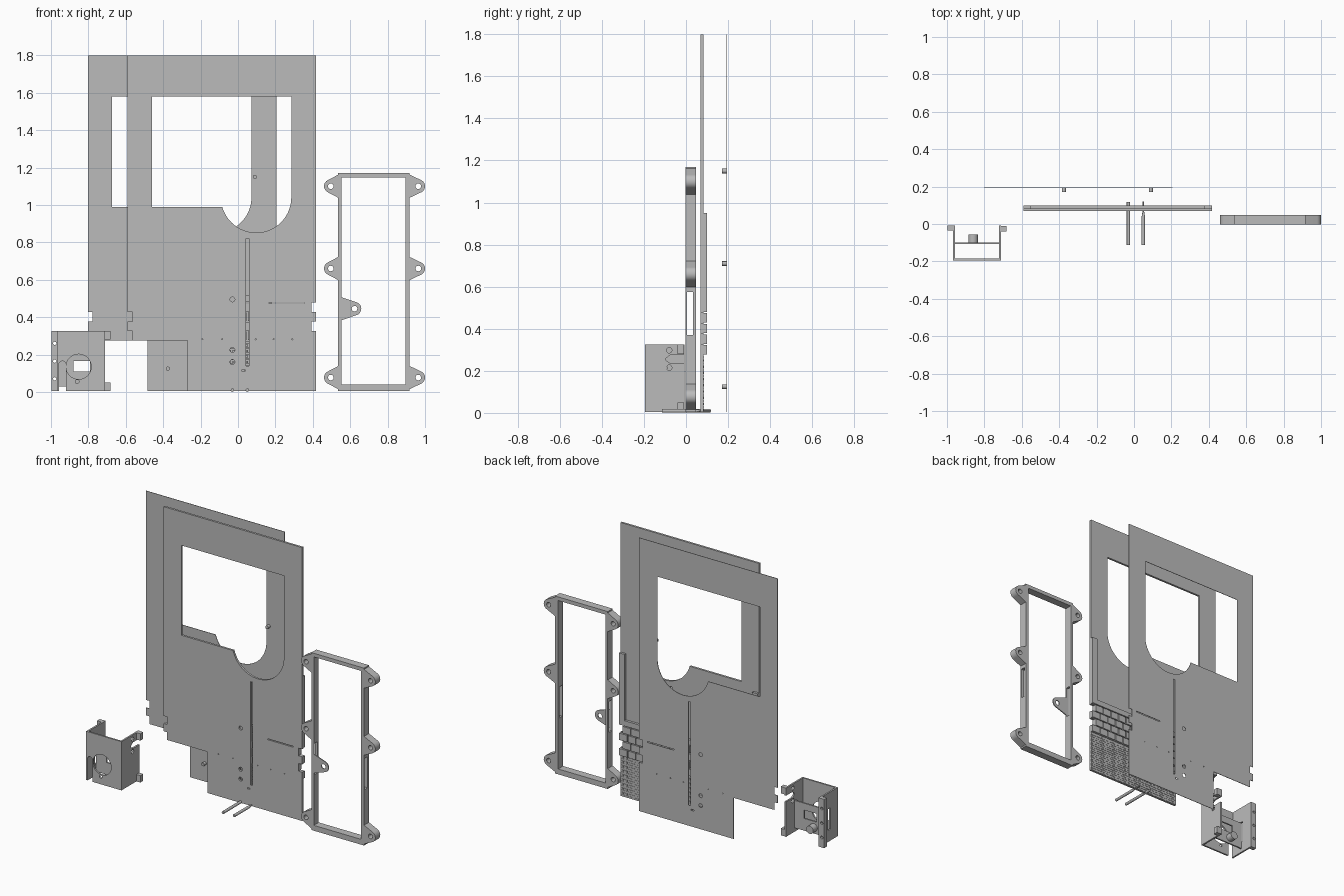
import bpy, bmesh, math
from mathutils import Matrix

if "Cube" in bpy.data.objects:
    bpy.data.objects.remove(bpy.data.objects["Cube"])

grey = bpy.data.materials.new("plain_grey")
grey.diffuse_color = (0.5, 0.5, 0.5, 1)
grey.use_nodes = True
grey.node_tree.nodes["Principled BSDF"].inputs["Base Color"].default_value = grey.diffuse_color


def finish(name, bm):
    bmesh.ops.recalc_face_normals(bm, faces=bm.faces)
    me = bpy.data.meshes.new(name)
    bm.to_mesh(me)
    bm.free()
    me.materials.append(grey)
    ob = bpy.data.objects.new(name, me)
    bpy.context.collection.objects.link(ob)
    return ob


def boxes(name, spans):
    """Join boxes given as (x0, x1, y0, y1, z0, z1)."""
    bm = bmesh.new()
    for x0, x1, y0, y1, z0, z1 in spans:
        m = Matrix.Translation(((x0 + x1) / 2, (y0 + y1) / 2, (z0 + z1) / 2))
        m = m @ Matrix.Diagonal((x1 - x0, y1 - y0, z1 - z0, 1))
        bmesh.ops.create_cube(bm, size=1, matrix=m)
    return finish(name, bm)


def rod(name, x, z, y0, y1, r0, r1=None):
    """Cylinder or cone lying along y."""
    bm = bmesh.new()
    m = Matrix.Translation((x, (y0 + y1) / 2, z)) @ Matrix.Rotation(-math.pi / 2, 4, 'X')
    bmesh.ops.create_cone(bm, cap_ends=True, segments=20, radius1=r0,
                          radius2=r0 if r1 is None else r1, depth=y1 - y0, matrix=m)
    return finish(name, bm)


def arc(cx, cy, r, a0, a1, n=20):
    return [(cx + r * math.cos(math.radians(a0 + (a1 - a0) * i / n)),
             cy + r * math.sin(math.radians(a0 + (a1 - a0) * i / n))) for i in range(n + 1)]


def circle(cx, cy, r, n=20):
    return arc(cx, cy, r, 0, 360, n)[:-1]


def rect(u0, u1, v0, v1):
    return [(u0, v0), (u1, v0), (u1, v1), (u0, v1)]


def plate(name, loops, lo, hi, axis='y'):
    """Flat profile (outline first, then holes) given thickness along one axis."""
    cu = bpy.data.curves.new(name, 'CURVE')
    cu.dimensions, cu.fill_mode, cu.extrude = '2D', 'BOTH', 0.5
    for pts in loops:
        sp = cu.splines.new('POLY')
        sp.points.add(len(pts) - 1)
        for p, (u, v) in zip(sp.points, pts):
            p.co = (u, v, 0, 1)
        sp.use_cyclic_u = True
    tmp = bpy.data.objects.new(name + "_tmp", cu)
    bpy.context.collection.objects.link(tmp)
    me = bpy.data.meshes.new_from_object(tmp.evaluated_get(bpy.context.evaluated_depsgraph_get()))
    bm = bmesh.new()
    bm.from_mesh(me)
    bpy.data.objects.remove(tmp)
    bpy.data.curves.remove(cu)
    bpy.data.meshes.remove(me)
    for v in bm.verts:
        a, b, w = v.co.x, v.co.y, lo + (v.co.z + 0.5) * (hi - lo)
        v.co = (a, w, b) if axis == 'y' else (w, a, b)
    bmesh.ops.remove_doubles(bm, verts=bm.verts, dist=1e-5)
    return finish(name, bm)


# Wall sheet outline, window, slots and drill holes; dx shifts the second copy
L, R, ROW, STEP, Z0 = -0.59, 0.418, 0.0505, 0.025, 0.275


def wall_loops(dx):
    out = [(-0.27, 0.005), (R, 0.005), (R, Z0)]
    for i in range(4):
        x = R - STEP * (i % 2)
        out += [(x, Z0 + i * ROW), (x, Z0 + (i + 1) * ROW)]
    out += [(R, Z0 + 4 * ROW), (R, 1.8), (L, 1.8)]
    for i in (2, 1, 0):
        x = L + STEP * (i % 2 == 0)
        out += [(L, Z0 + 3 * ROW)] * (i == 2) + [(x, Z0 + (i + 1) * ROW), (x, Z0 + i * ROW)]
    out += [(-0.27, Z0)]
    clean = [p for i, p in enumerate(out) if p != out[i - 1]]
    window = [(-0.46, 0.99)] + arc(0.097, 1.04, 0.188, 195.4, 360, 32) + [(0.285, 1.58), (-0.46, 1.58)]
    holes = [circle(-0.03, z, 0.013) for z in (0.16, 0.225, 0.495)]
    holes += [circle(x, 0.282, 0.003, 8) for x in (-0.19, -0.085, 0.095, 0.19, 0.29)]
    slots = [rect(0.044, 0.058, 0.14, 0.82), rect(0.165, 0.355, 0.472, 0.478), rect(0.02, 0.04, 0.111, 0.118)]
    return [[(x + dx, z) for x, z in loop] for loop in [clean, window] + holes + slots]


plate("front_wall", wall_loops(0), 0.069, 0.083)
plate("rear_wall_sheet", wall_loops(-0.213), 0.192, 0.195)

# Raised brick courses on the rear of the front wall
bricks = []
for i in range(4):
    a = L + (STEP if i in (0, 2) else 0)
    b = R - (STEP if i % 2 else 0)
    n = 16
    w = (b - a) / n
    bricks += [(a + k * w + 0.003 * (k > 0), a + (k + 1) * w - 0.003 * (k < n - 1), 0.08, 0.099,
                Z0 + i * ROW + 0.003, Z0 + (i + 1) * ROW - 0.003) for k in range(n)]
boxes("brick_courses", bricks)

# Fine stone base below the bricks
stones = []
for i in range(18):
    for k in range(23):
        x = -0.268 + k * 0.0297 + (0.012 if i % 2 else 0)
        stones.append((x, min(x + 0.024, R), 0.08, 0.085, 0.007 + i * 0.0148, 0.018 + i * 0.0148))
boxes("stone_base", stones)

# Corner boards and sill above the bricks
boxes("corner_boards", [(L, L + 0.04, 0.08, 0.099, 0.48, 0.95), (R - 0.04, R, 0.08, 0.099, 0.48, 0.95)])
boxes("wall_sill", [(L + 0.04, R - 0.04, 0.08, 0.099, 0.48, 0.515)])

# Pegs in front of the rear sheet
for x, z in ((0.09, 1.15), (0.09, 0.71), (-0.375, 0.125)):
    rod("locating_peg", x, z, 0.17, 0.193, 0.011)

# Two loose pins lying at the bottom
rod("straight_pin", -0.03, 0.01, -0.113, 0.117, 0.009)
rod("stepped_pin_body", 0.05, 0.01, -0.113, 0.04, 0.009)
rod("stepped_pin_taper", 0.05, 0.01, 0.04, 0.07, 0.009, 0.004)
rod("stepped_pin_tip", 0.05, 0.01, 0.07, 0.12, 0.004)

# Upright frame: side rails with long slots, top and bottom rails
FY0, FY1 = -0.003, 0.048
side = rect(FY0, FY1, 0.005, 1.17)
slot = rect(0.004, 0.034, 0.37, 0.575)
plate("frame_left_rail", [side, slot], 0.535, 0.553, 'x')
plate("frame_right_rail", [side, slot], 0.895, 0.918, 'x')
boxes("frame_cross_rails", [(0.55, 0.9, FY0, FY1, 1.146, 1.17), (0.55, 0.9, FY0, FY1, 0.005, 0.04)])


def lug(name, wall_x, tip_x, z, y0, y1):
    s = 1 if tip_x > wall_x else -1
    pts = [(wall_x, z - 0.062)] + [(tip_x + s * (x - tip_x), zz)
                                   for x, zz in arc(tip_x, z, 0.036, -65, 65, 14)] + [(wall_x, z + 0.062)]
    plate(name, [pts, circle(tip_x, z, 0.015)], y0, y1)


for z in (0.077, 0.66, 1.1):
    lug("frame_lug_left", 0.536, 0.496, z, FY0, FY1)
    lug("frame_lug_right", 0.917, 0.964, z, FY0, FY1)
lug("frame_inner_lug", 0.552, 0.623, 0.445, FY0, 0.004)

# Small bracket box: front, two sides, divider
BX0, BX1, TOP = -0.967, -0.71, 0.325
front = [(BX0, 0.005), (-0.958, 0.005)] + arc(-0.939, 0.146, 0.019, 180, 0, 12) + \
        [(-0.92, 0.005), (BX1, 0.005), (BX1, TOP), (BX0, TOP)]
plate("box_front", [front, circle(-0.852, 0.135, 0.067, 32), circle(-0.86, 0.055, 0.01)], -0.195, -0.184)
notch = [(-0.184, 0.005), (-0.008, 0.005), (-0.008, 0.235), (-0.075, 0.235), (-0.095, 0.25),
         (-0.095, 0.26), (-0.075, 0.275), (-0.008, 0.275), (-0.008, TOP), (-0.184, TOP)]
holes = [circle(-0.08, z, 0.013) for z in (0.215, 0.298)]
plate("box_right_side", [notch] + holes, BX1 - 0.011, BX1, 'x')
plate("box_left_side", [rect(-0.184, -0.008, 0.005, TOP), rect(-0.12, -0.09, 0.08, 0.22)],
      BX0, BX0 + 0.011, 'x')
plate("box_divider", [rect(BX0 + 0.011, BX1 - 0.011, 0.03, 0.21), rect(-0.88, -0.79, 0.11, 0.165)],
      -0.108, -0.098)
rod("box_knob", -0.86, 0.07, -0.1, -0.055, 0.026)

# Hinge strip on the left, hinge tabs on the right
plate("box_hinge_strip", [rect(-0.998, BX0, 0.005, TOP)] +
      [circle(-0.98, z, 0.009, 12) for z in (0.07, 0.165, 0.26)], -0.036, -0.008)
for z in (0.005, 0.28):
    boxes("box_hinge_tab", [(BX1, -0.682, -0.04, -0.01, z, z + 0.045)])

# Smooth the round parts, keep edges sharp
for ob in bpy.context.collection.objects:
    ob.select_set(True)
bpy.context.view_layer.objects.active = bpy.context.collection.objects[0]
bpy.ops.object.shade_smooth_by_angle(angle=math.radians(30))
